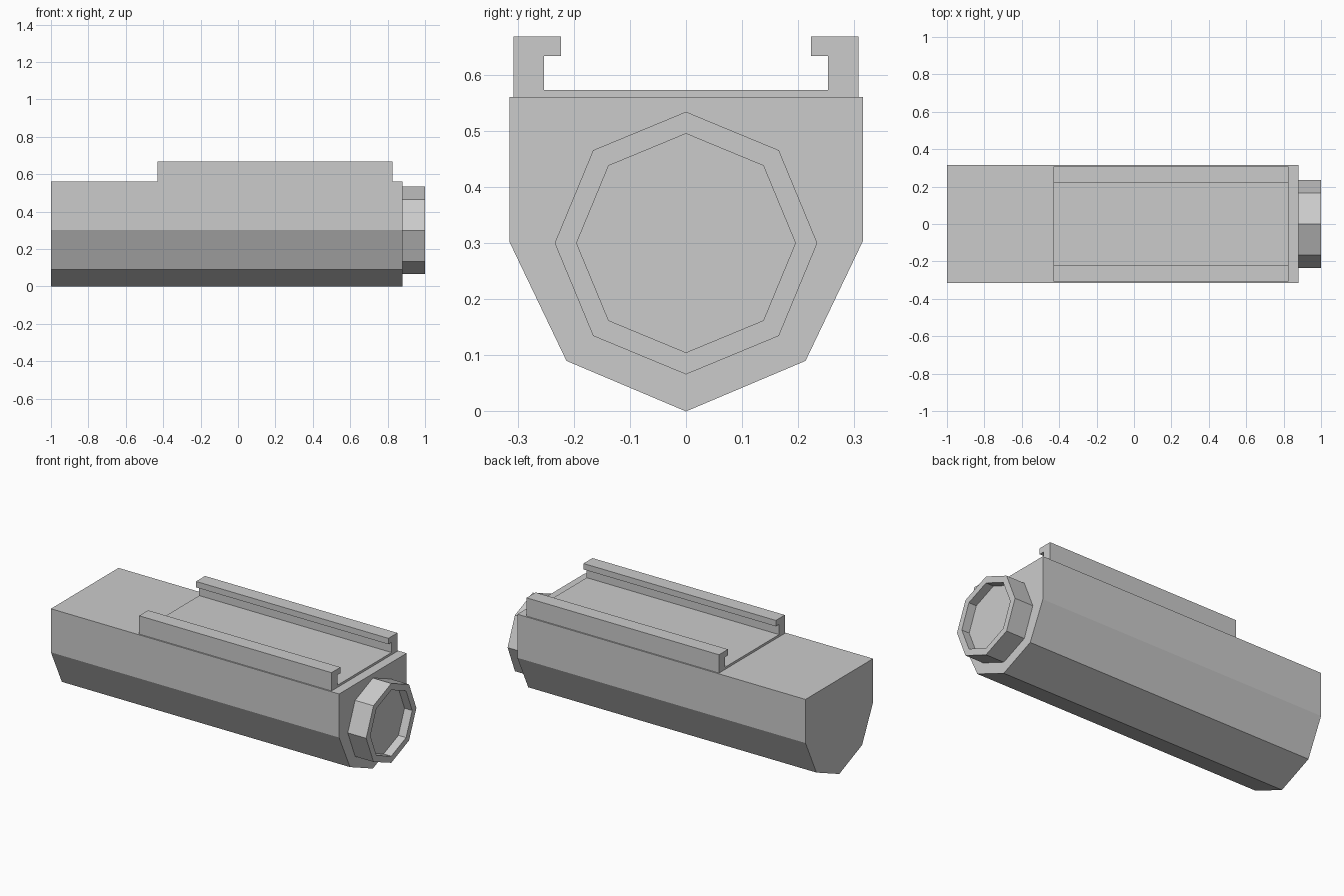
import bpy
import bmesh
from math import sin, cos, pi

cube = bpy.data.objects.get("Cube")
if cube:
    bpy.data.objects.remove(cube, do_unlink=True)

# Single matte grey for the whole housing
grey = bpy.data.materials.new("light_grey")
grey.use_nodes = True
grey.diffuse_color = (0.6, 0.6, 0.6, 1)
grey.node_tree.nodes["Principled BSDF"].inputs["Base Color"].default_value = (0.6, 0.6, 0.6, 1)


def finish(name, bm):
    bmesh.ops.recalc_face_normals(bm, faces=bm.faces)
    mesh = bpy.data.meshes.new(name)
    bm.to_mesh(mesh)
    bm.free()
    mesh.materials.append(grey)
    obj = bpy.data.objects.new(name, mesh)
    bpy.context.collection.objects.link(obj)
    return obj


def extrude_profile(name, half, x0, x1):
    """Mirror a half profile of (y, z) points and extrude it along x."""
    profile = half + [(-y, z) for y, z in reversed(half) if y > 0]
    bm = bmesh.new()
    face = bm.faces.new([bm.verts.new((x0, y, z)) for y, z in profile])
    result = bmesh.ops.extrude_face_region(bm, geom=[face], use_keep_orig=True)
    moved = [v for v in result["geom"] if isinstance(v, bmesh.types.BMVert)]
    bmesh.ops.translate(bm, verts=moved, vec=(x1 - x0, 0, 0))
    return finish(name, bm)


# Main body: flat top, keel-shaped underside
extrude_profile("body", [(0, 0), (0.213, 0.09), (0.315, 0.303), (0.315, 0.56)], -1, 0.88)

# Mounting channel: thin floor with two inward-hooked rails
extrude_profile("mounting_rails", [
    (0.307, 0.56), (0.307, 0.668), (0.223, 0.668), (0.223, 0.633),
    (0.253, 0.633), (0.253, 0.573)], -0.43, 0.825)

# Octagonal end collar with a shallow recess
bm = bmesh.new()
sides = 8
rings = []
for x, radius in ((0.88, 0.234), (1, 0.234), (1, 0.195), (0.95, 0.195)):
    rings.append([bm.verts.new((x, radius * sin(2 * pi * i / sides),
                                0.3 + radius * cos(2 * pi * i / sides)))
                  for i in range(sides)])
for a, b in zip(rings, rings[1:]):
    for i in range(sides):
        j = (i + 1) % sides
        bm.faces.new((a[i], a[j], b[j], b[i]))
bm.faces.new(rings[0])
bm.faces.new(rings[-1])
finish("end_collar", bm)
